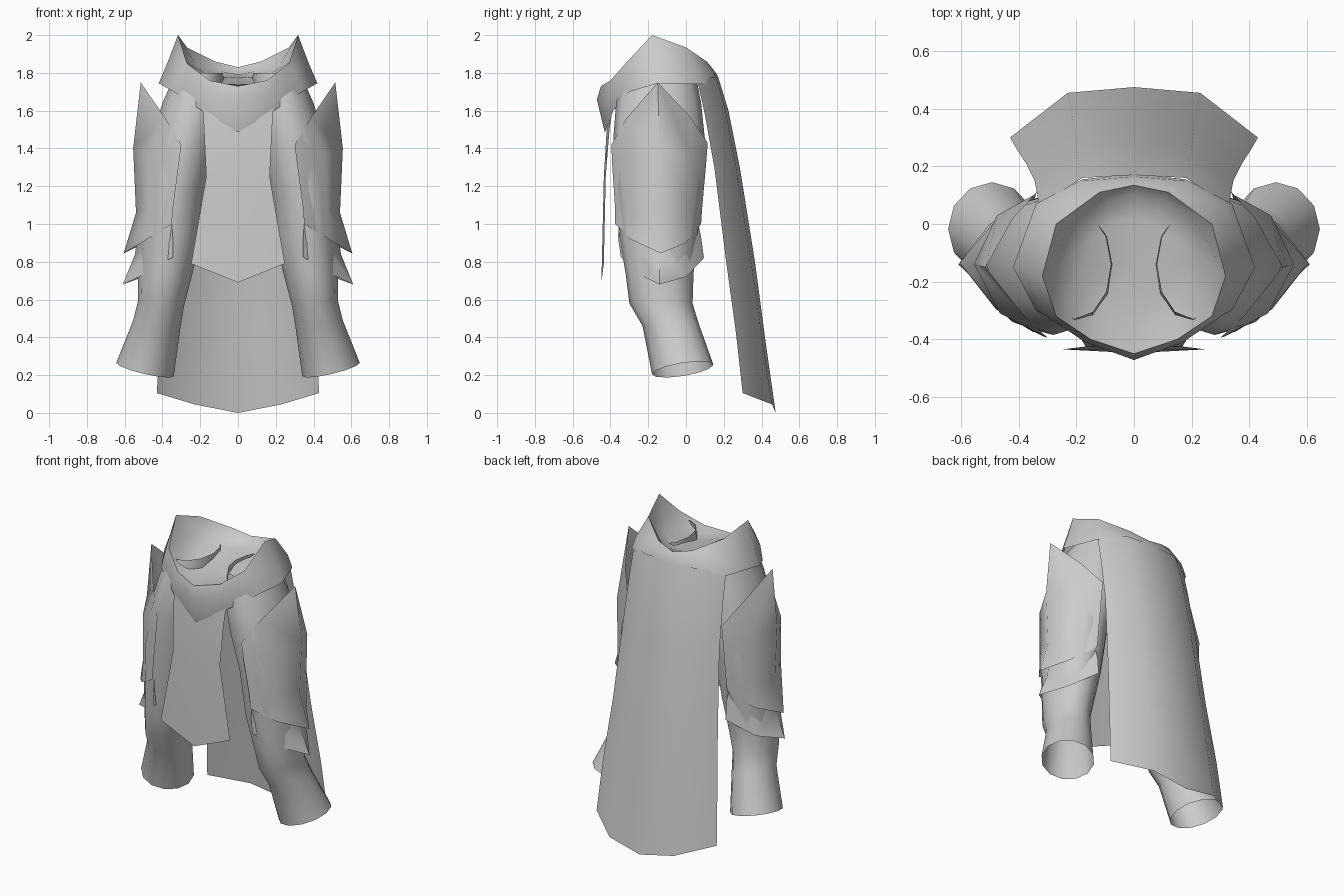
import bpy, math

cloth = bpy.data.materials.new("grey cloth")
cloth.diffuse_color = (0.6, 0.6, 0.6, 1)


def loft(name, rows, closed=False, mirror=True, cap=False, angle=50):
    """Skin a list of equally long point rows with quads."""
    n = len(rows[0])
    verts = [p for row in rows for p in row]
    faces = []
    for r in range(len(rows) - 1):
        for i in range(n if closed else n - 1):
            j = (i + 1) % n
            faces.append((r * n + i, r * n + j, (r + 1) * n + j, (r + 1) * n + i))
    if cap:
        faces.append(tuple((len(rows) - 1) * n + i for i in range(n)))
    mesh = bpy.data.meshes.new(name)
    mesh.from_pydata(verts, [], faces)
    mesh.materials.append(cloth)
    obj = bpy.data.objects.new(name, mesh)
    bpy.context.collection.objects.link(obj)
    if mirror:
        mod = obj.modifiers.new("mirror", 'MIRROR')
        mod.use_clip = True
        mod.merge_threshold = 0.001
    bpy.ops.object.select_all(action='DESELECT')
    obj.select_set(True)
    bpy.context.view_layer.objects.active = obj
    bpy.ops.object.shade_smooth_by_angle(angle=math.radians(angle))
    return obj


# Back cape: each row is the centre, the fold and the side edge
cape = [
    [(0, 0.17, 1.78), (0.18, 0.16, 1.78), (0.33, 0.06, 1.76)],
    [(0, 0.225, 1.60), (0.19, 0.21, 1.60), (0.335, 0.10, 1.58)],
    [(0, 0.285, 1.30), (0.20, 0.265, 1.30), (0.345, 0.15, 1.30)],
    [(0, 0.365, 0.80), (0.21, 0.345, 0.80), (0.375, 0.21, 0.82)],
    [(0, 0.425, 0.35), (0.22, 0.405, 0.38), (0.41, 0.265, 0.42)],
    [(0, 0.475, 0.0), (0.23, 0.455, 0.045), (0.43, 0.30, 0.105)],
]
loft("back_cape", cape)

# Front hanging panel
panel = [
    [(0, -0.40, 1.70), (0.19, -0.375, 1.70)],
    [(0, -0.42, 1.50), (0.18, -0.405, 1.50)],
    [(0, -0.435, 1.25), (0.168, -0.425, 1.25)],
    [(0, -0.448, 0.69), (0.248, -0.435, 0.79)],
]
loft("front_panel", panel)

# Sleeves: x range, y range, height, rise towards the outside and the back
sections = [
    (0.08, 0.33, -0.33, 0.05, 1.80, 0.0, 0.0),
    (0.06, 0.40, -0.37, 0.08, 1.64, 0.0, 0.0),
    (0.10, 0.46, -0.385, 0.10, 1.45, 0.0, 0.0),
    (0.165, 0.51, -0.37, 0.09, 1.20, 0.0, 0.0),
    (0.20, 0.52, -0.35, 0.06, 0.92, 0.0, 0.0),
    (0.24, 0.53, -0.32, 0.04, 0.74, 0.0, 0.0),
    (0.285, 0.53, -0.30, 0.035, 0.58, 0.01, 0.0),
    (0.305, 0.555, -0.23, 0.065, 0.47, 0.02, 0.01),
    (0.34, 0.645, -0.18, 0.145, 0.23, 0.035, 0.025),
]
sleeve = []
for x0, x1, y0, y1, z, tx, ty in sections:
    ring = []
    for k in range(12):
        c, s = math.cos(k * math.tau / 12), math.sin(k * math.tau / 12)
        ring.append(((x0 + x1) / 2 + c * (x1 - x0) / 2,
                     (y0 + y1) / 2 + s * (y1 - y0) / 2, z + c * tx + s * ty))
    sleeve.append(ring)
loft("sleeve", sleeve, closed=True)

# Upper arm plate: rows run from the front edge round the ridge to the back
upper_plate = [
    [(0.30, -0.395, 1.42), (0.385, -0.315, 1.56), (0.515, -0.15, 1.75),
     (0.42, 0.02, 1.57), (0.335, 0.115, 1.43)],
    [(0.315, -0.39, 1.30), (0.465, -0.31, 1.36), (0.555, -0.14, 1.40),
     (0.475, 0.03, 1.36), (0.34, 0.105, 1.30)],
    [(0.345, -0.375, 1.08), (0.47, -0.30, 1.07), (0.54, -0.14, 1.06),
     (0.475, 0.02, 1.07), (0.345, 0.085, 1.08)],
    [(0.35, -0.375, 1.0), (0.48, -0.295, 0.92), (0.605, -0.135, 0.845),
     (0.49, 0.0, 0.90), (0.35, 0.08, 1.0)],
]
loft("upper_arm_plate", upper_plate, angle=60)

# Lower arm plate tucked under the upper one
lower_plate = [
    [(0.35, -0.355, 1.0), (0.45, -0.275, 1.0), (0.525, -0.14, 1.0),
     (0.45, -0.01, 1.0), (0.35, 0.065, 1.0)],
    [(0.345, -0.36, 0.93), (0.46, -0.28, 0.88), (0.545, -0.14, 0.84),
     (0.46, 0.0, 0.87), (0.345, 0.08, 0.93)],
    [(0.345, -0.345, 0.825), (0.46, -0.28, 0.75), (0.61, -0.14, 0.68),
     (0.50, 0.0, 0.72), (0.35, 0.095, 0.82)],
]
loft("lower_arm_plate", lower_plate, angle=60)

# Draped hood: rows run front to back, from the hem over the rim into the bowl
hood = [
    [(0, -0.43, 1.485), (0.19, -0.385, 1.60), (0.34, -0.30, 1.70),
     (0.42, -0.15, 1.745), (0.34, 0.07, 1.74), (0.18, 0.155, 1.745), (0, 0.175, 1.75)],
    [(0, -0.472, 1.66), (0.17, -0.41, 1.70), (0.31, -0.315, 1.79),
     (0.375, -0.16, 1.85), (0.315, 0.06, 1.82), (0.17, 0.15, 1.80), (0, 0.165, 1.79)],
    [(0, -0.45, 1.73), (0.15, -0.40, 1.76), (0.27, -0.32, 1.85),
     (0.318, -0.18, 2.0), (0.27, 0.0, 1.935), (0.12, 0.11, 1.86), (0, 0.135, 1.83)],
    [(0, -0.36, 1.74), (0.12, -0.33, 1.74), (0.225, -0.27, 1.79),
     (0.28, -0.15, 1.86), (0.22, 0.0, 1.84), (0.10, 0.08, 1.81), (0, 0.10, 1.80)],
    [(0, -0.25, 1.76), (0.08, -0.24, 1.74), (0.14, -0.20, 1.75),
     (0.17, -0.13, 1.77), (0.14, -0.05, 1.78), (0.07, 0.0, 1.78), (0, 0.02, 1.79)],
    [(0, -0.13, 1.775)] * 7,
]
hood_obj = loft("draped_hood", hood, angle=70)
weld = hood_obj.modifiers.new("weld", 'WELD')
weld.merge_threshold = 0.0005
